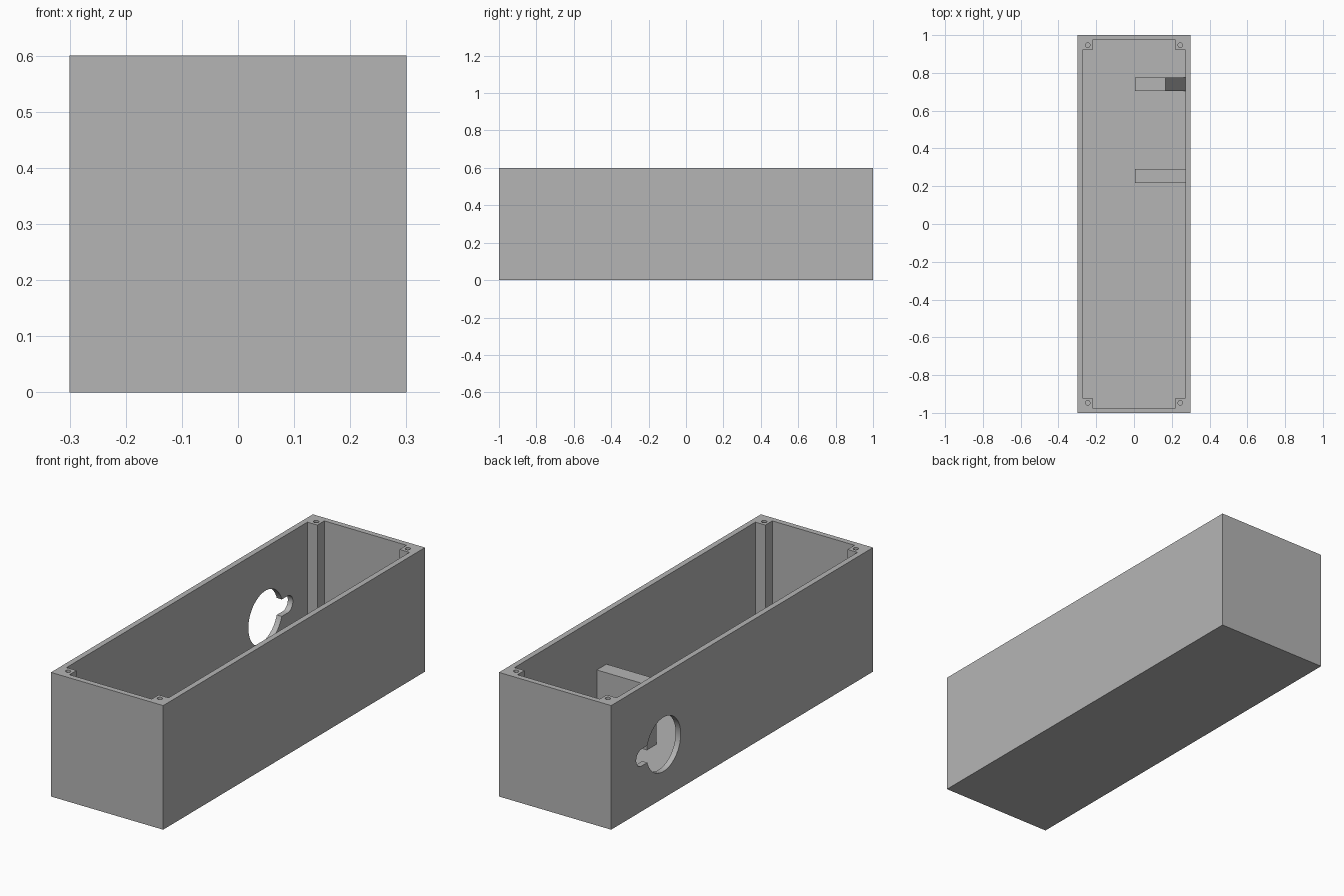
import bpy, bmesh, math
from mathutils import Matrix, Vector

if "Cube" in bpy.data.objects:
    bpy.data.objects.remove(bpy.data.objects["Cube"], do_unlink=True)

HALF_X, HALF_Y, HEIGHT = 0.3, 1.0, 0.6
WALL, FLOOR, POST = 0.027, 0.033, 0.053
IN_X, IN_Y = HALF_X - WALL, HALF_Y - WALL

grey = bpy.data.materials.new("plain grey")
grey.use_nodes = True
grey.diffuse_color = (0.46, 0.46, 0.46, 1)
grey.node_tree.nodes["Principled BSDF"].inputs["Base Color"].default_value = grey.diffuse_color


def prism(name, profile, depth, matrix=Matrix()):
    """Extrude a flat outline along its local z, then place it."""
    bm = bmesh.new()
    face = bm.faces.new([bm.verts.new((u, v, 0)) for u, v in profile])
    out = bmesh.ops.extrude_face_region(bm, geom=[face])
    verts = [g for g in out["geom"] if isinstance(g, bmesh.types.BMVert)]
    bmesh.ops.translate(bm, verts=verts, vec=Vector((0, 0, depth)))
    bmesh.ops.transform(bm, matrix=matrix, verts=bm.verts)
    bmesh.ops.recalc_face_normals(bm, faces=bm.faces)
    mesh = bpy.data.meshes.new(name)
    bm.to_mesh(mesh)
    bm.free()
    mesh.materials.append(grey)
    obj = bpy.data.objects.new(name, mesh)
    bpy.context.collection.objects.link(obj)
    return obj


def rect(x0, x1, y0, y1):
    return [(x0, y0), (x1, y0), (x1, y1), (x0, y1)]


def arc(cx, cy, r, start, end, steps):
    return [(cx + r * math.cos(a), cy + r * math.sin(a))
            for a in (start + (end - start) * i / steps for i in range(steps + 1))]


def cut(target, cutters):
    for c in cutters:
        c.hide_render = True
        mod = target.modifiers.new("cut", "BOOLEAN")
        mod.operation, mod.solver, mod.object = "DIFFERENCE", "EXACT", c
    bpy.context.view_layer.update()
    evaluated = target.evaluated_get(bpy.context.evaluated_depsgraph_get())
    mesh = bpy.data.meshes.new_from_object(evaluated)
    target.modifiers.clear()
    target.data = mesh
    for c in cutters:
        bpy.data.objects.remove(c, do_unlink=True)


# Outer box
body = prism("box_body", rect(-HALF_X, HALF_X, -HALF_Y, HALF_Y), HEIGHT)

# Cavity outline that leaves a square post in every corner
px, py = IN_X - POST, IN_Y - POST
cavity = []
for sx, sy in ((1, 1), (-1, 1), (-1, -1), (1, -1)):
    corner = [(sx * IN_X, sy * py), (sx * px, sy * py), (sx * px, sy * IN_Y)]
    cavity += corner if sx * sy > 0 else corner[::-1]
cutters = [prism("cavity_cutter", cavity, HEIGHT, Matrix.Translation((0, 0, FLOOR)))]

# Screw holes in the posts
for sx in (-1, 1):
    for sy in (-1, 1):
        circle = arc(sx * 0.245, sy * 0.947, 0.012, 0, math.tau, 20)[:-1]
        cutters.append(prism("screw_cutter", circle, 0.2, Matrix.Translation((0, 0, HEIGHT - 0.1))))

# Round opening with a rounded side slot, outline in (y, z)
cy, cz, big, small, slot_y = 0.6, 0.26, 0.131, 0.041, 0.768
meet = math.asin(small / big)
keyhole = arc(cy, cz, big, meet, math.tau - meet, 56)
keyhole += arc(slot_y, cz, small, -math.pi / 2, math.pi / 2, 20)
to_side = Matrix(((0, 0, 1, -0.35), (1, 0, 0, 0), (0, 1, 0, 0), (0, 0, 0, 1)))
cutters.append(prism("opening_cutter", keyhole, 0.1, to_side))
cut(body, cutters)

# Inner supports on the floor, outlines in (x, z) extruded along y
TOP, END = 0.348, 0.005


def support(name, profile, y_back, width):
    frame = Matrix(((1, 0, 0, 0), (0, 0, -1, y_back), (0, 1, 0, 0), (0, 0, 0, 1)))
    return prism(name, profile, width, frame)


support("middle_support", rect(END, IN_X, FLOOR, TOP), 0.291, 0.074)
support("sloped_support", [(END, FLOOR), (IN_X, FLOOR), (0.167, TOP), (END, TOP)], 0.776, 0.073)

# Smooth the round openings while keeping edges crisp
bpy.ops.object.select_all(action="DESELECT")
body.select_set(True)
bpy.context.view_layer.objects.active = body
bpy.ops.object.shade_smooth_by_angle(angle=math.radians(25))
